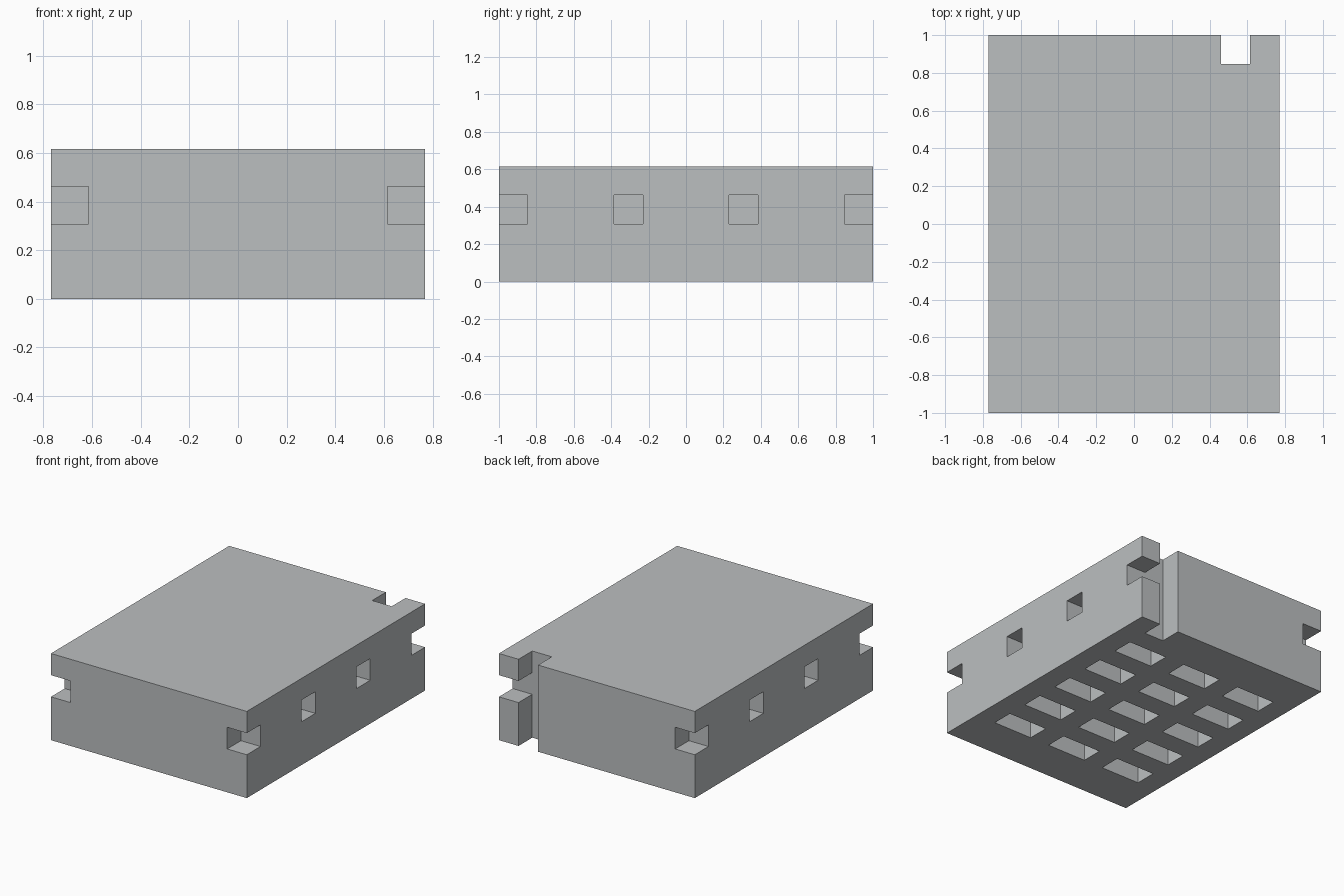
import bpy
import bmesh
from mathutils import Matrix, Vector

if "Cube" in bpy.data.objects:
    bpy.data.objects.remove(bpy.data.objects["Cube"], do_unlink=True)

U = 1 / 13  # grid module; all sizes below are in modules
OVER = 1    # how far cutters stick out of the block


def boxes(name, spans):
    """One mesh object made of boxes, each given as (x, y, z) ranges in modules."""
    bm = bmesh.new()
    for span in spans:
        low = Vector([min(r) for r in span]) * U
        high = Vector([max(r) for r in span]) * U
        size = Matrix.Diagonal((high - low).to_4d())
        size[3][3] = 1
        bmesh.ops.create_cube(bm, size=1, matrix=Matrix.Translation((low + high) / 2) @ size)
    mesh = bpy.data.meshes.new(name)
    bm.to_mesh(mesh)
    bm.free()
    obj = bpy.data.objects.new(name, mesh)
    bpy.context.collection.objects.link(obj)
    return obj


def cut(target, name, spans):
    """Subtract boxes from the target and throw the cutter away."""
    cutter = boxes(name, spans)
    cutter.hide_render = True
    mod = target.modifiers.new(name, "BOOLEAN")
    mod.operation = "DIFFERENCE"
    mod.solver = "EXACT"
    mod.object = cutter
    bpy.context.view_layer.objects.active = target
    bpy.ops.object.modifier_apply(modifier=mod.name)
    bpy.data.objects.remove(cutter, do_unlink=True)


grey = bpy.data.materials.new("light grey")
grey.use_nodes = True
grey.diffuse_color = (0.5, 0.52, 0.53, 1)
grey.node_tree.nodes["Principled BSDF"].inputs["Base Color"].default_value = grey.diffuse_color

# Main block
block = boxes("block", [((-10, 10), (-13, 13), (0, 8))])
block.data.materials.append(grey)

# Full-height slot in the back face
cut(block, "back_slot", [((6, 8), (11, 13 + OVER), (-OVER, 8 + OVER))])

# Corner notches and blind holes along both sides
side_spans = []
for s in (-1, 1):
    for y in (-12, -4, 4, 12):
        y0 = y - 1 - (OVER if y == -12 else 0)
        y1 = y + 1 + (OVER if y == 12 else 0)
        # the notch beside the slot opens into it
        inner = 7 if (s, y) == (1, 12) else 8
        side_spans.append(((s * inner, s * (10 + OVER)), (y0, y1), (4, 6)))
cut(block, "side_holes", side_spans)

# Grid of rectangular pockets underneath
cut(block, "bottom_pockets",
    [((x - 2, x + 2), (y - 1, y + 1), (-OVER, 2))
     for x in (-6, 0, 6) for y in range(-8, 9, 4)])

for poly in block.data.polygons:
    poly.material_index = 0
    poly.use_smooth = False
